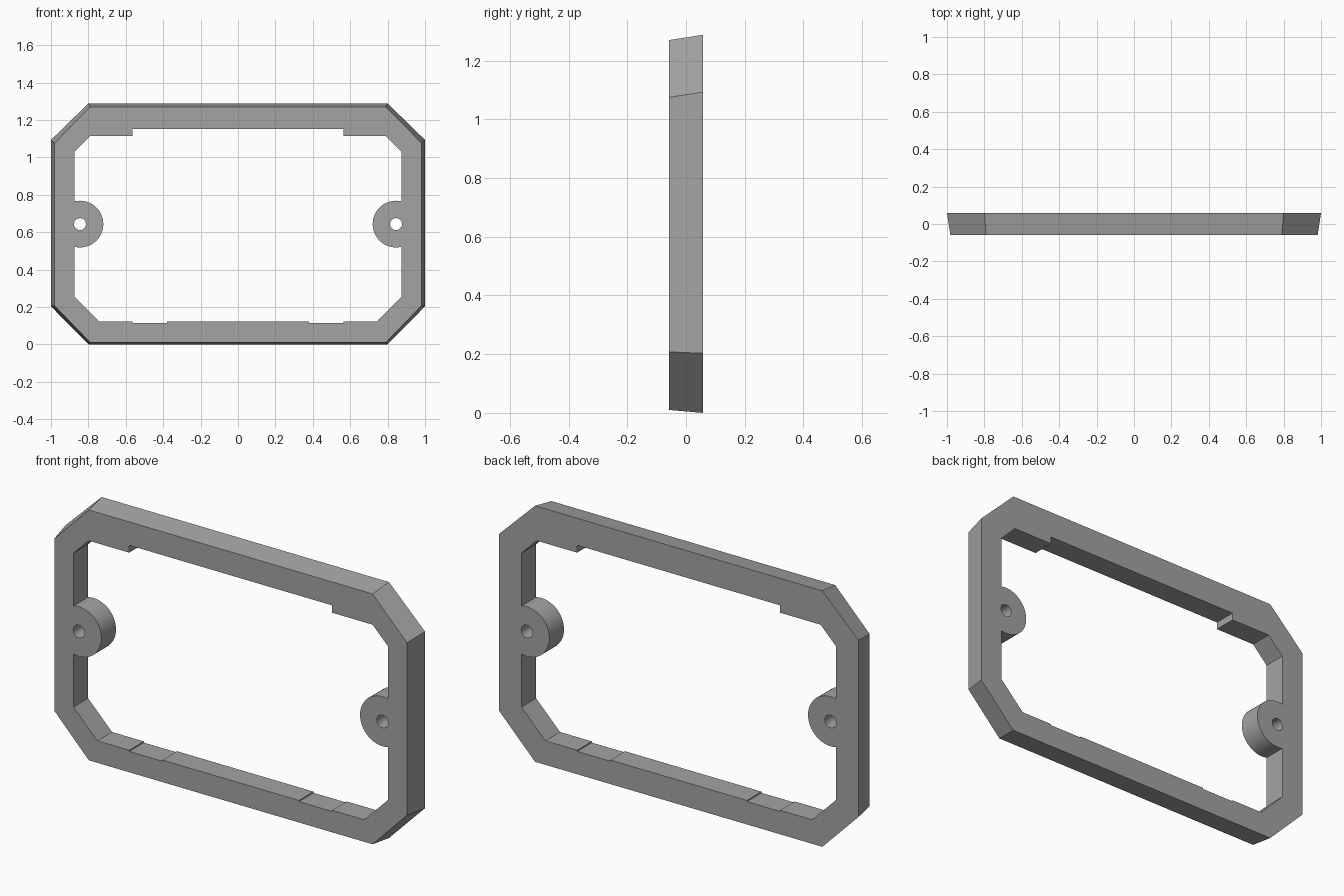
import bpy, bmesh, math

if "Cube" in bpy.data.objects:
    bpy.data.objects.remove(bpy.data.objects["Cube"])

Y_FRONT, Y_BACK = -0.058, 0.058
BOSS_X, BOSS_Z, BOSS_R, HOLE_R = 0.845, 0.643, 0.125, 0.032
WALL_X = 0.875


def mirrored(half):
    """Close a right-hand half profile (top to bottom) with its mirror image."""
    return half + [(-x, z) for x, z in reversed(half)]


def add_loop(bm, pts, y):
    verts = [bm.verts.new((x, y, z)) for x, z in pts]
    edges = [bm.edges.new((v, verts[(i + 1) % len(verts)])) for i, v in enumerate(verts)]
    return verts, edges


# Outer octagon, slightly smaller at the front
outer_back = mirrored([(0.80, 1.288), (1.0, 1.093), (1.0, 0.203), (0.80, 0.0)])
outer_front = mirrored([(0.79, 1.270), (0.982, 1.075), (0.982, 0.208), (0.79, 0.010)])

# Inner opening with top shoulders, side screw bosses and shallow bottom notches
a0 = math.acos((WALL_X - BOSS_X) / BOSS_R)
steps = 28
arc = []
for i in range(steps + 1):
    a = a0 + (2 * math.pi - 2 * a0) * i / steps
    arc.append((BOSS_X + BOSS_R * math.cos(a), BOSS_Z + BOSS_R * math.sin(a)))
inner = mirrored([(0.565, 1.152), (0.565, 1.115), (0.79, 1.115), (WALL_X, 1.03)] + arc +
                 [(WALL_X, 0.255), (0.742, 0.121), (0.565, 0.121), (0.565, 0.115),
                  (0.38, 0.115), (0.38, 0.121)])

# Screw holes through the bosses
holes = [[(s * BOSS_X + HOLE_R * math.cos(2 * math.pi * i / 24),
           BOSS_Z + HOLE_R * math.sin(2 * math.pi * i / 24)) for i in range(24)]
         for s in (-1, 1)]

# Front and back faces, joined by walls along each loop
bm = bmesh.new()
caps = ([], [])
for front, back in [(outer_front, outer_back), (inner, inner)] + [(h, h) for h in holes]:
    fv, fe = add_loop(bm, front, Y_FRONT)
    bv, be = add_loop(bm, back, Y_BACK)
    caps[0].extend(fe)
    caps[1].extend(be)
    n = len(fv)
    for i in range(n):
        j = (i + 1) % n
        bm.faces.new((fv[i], fv[j], bv[j], bv[i]))
for edges, direction in zip(caps, (-1, 1)):
    bmesh.ops.triangle_fill(bm, edges=edges, use_beauty=True, use_dissolve=False,
                            normal=(0, direction, 0))
bmesh.ops.recalc_face_normals(bm, faces=bm.faces)

mesh = bpy.data.meshes.new("mounting_frame")
bm.to_mesh(mesh)
bm.free()
frame = bpy.data.objects.new("mounting_frame", mesh)
bpy.context.collection.objects.link(frame)

grey = bpy.data.materials.new("plain grey")
grey.diffuse_color = (0.37, 0.37, 0.37, 1)
grey.use_nodes = True
grey.node_tree.nodes["Principled BSDF"].inputs["Base Color"].default_value = grey.diffuse_color
mesh.materials.append(grey)

# Round bosses and holes smooth, everything else crisp
bpy.context.view_layer.objects.active = frame
frame.select_set(True)
bpy.ops.object.shade_smooth_by_angle(angle=math.radians(30))
